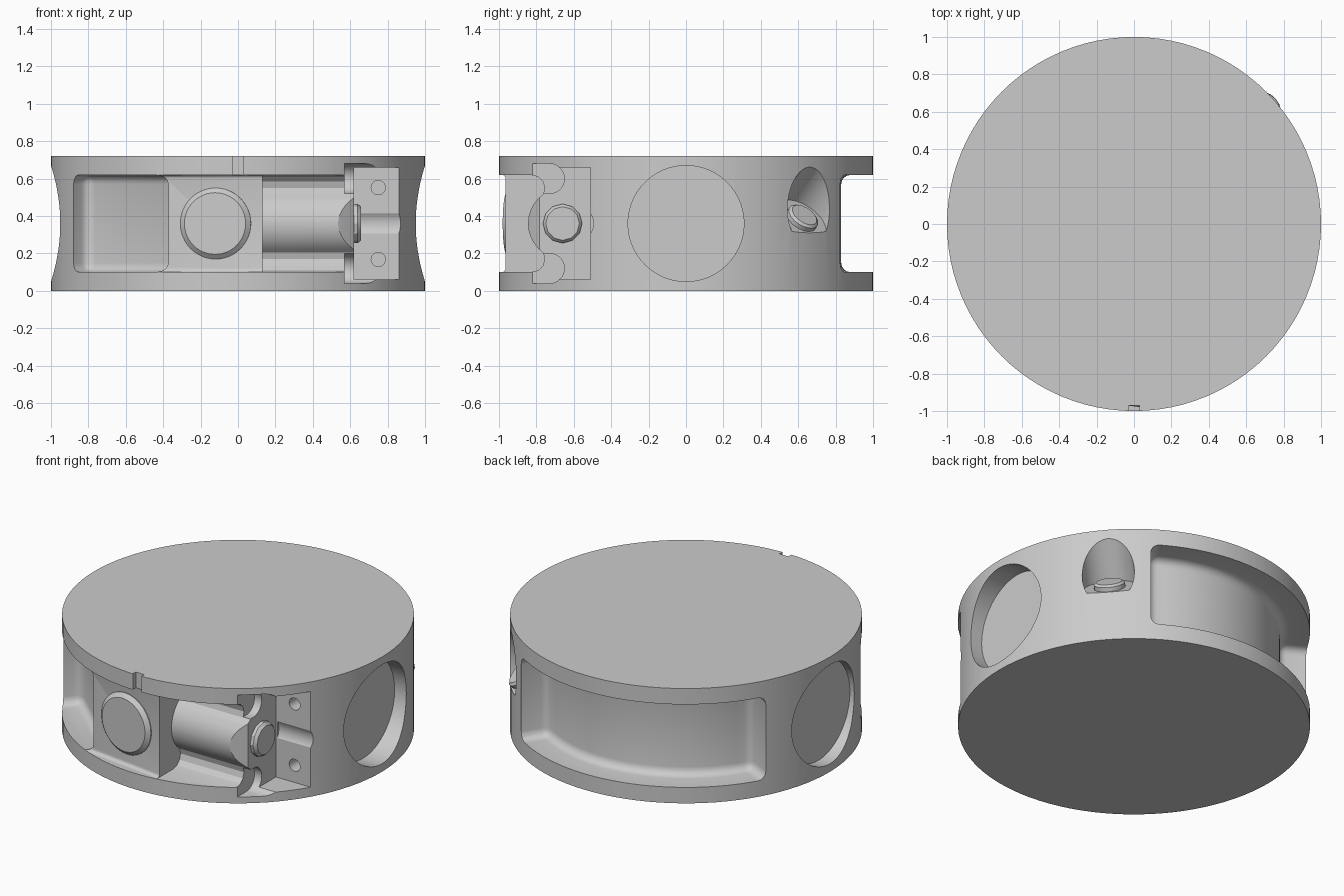
import bpy, bmesh
from math import radians, cos, sin, pi
from mathutils import Vector, Matrix

if "Cube" in bpy.data.objects:
    bpy.data.objects.remove(bpy.data.objects["Cube"])

H, MID = 0.72, 0.36


def finish(name, bm):
    bmesh.ops.recalc_face_normals(bm, faces=bm.faces)
    me = bpy.data.meshes.new(name)
    bm.to_mesh(me)
    bm.free()
    ob = bpy.data.objects.new(name, me)
    bpy.context.collection.objects.link(ob)
    return ob


def direction(az, el=0):
    a, e = radians(az), radians(el)
    return Vector((cos(e) * cos(a), cos(e) * sin(a), sin(e)))


def cyl(name, start, axis, length, r, r2=None, seg=48):
    axis = Vector(axis).normalized()
    bm = bmesh.new()
    m = Matrix.Translation(Vector(start) + axis * length / 2) @ axis.to_track_quat('Z', 'Y').to_matrix().to_4x4()
    bmesh.ops.create_cone(bm, cap_ends=True, segments=seg, radius1=r,
                          radius2=r if r2 is None else r2, depth=length, matrix=m)
    return finish(name, bm)


def prism(name, pts, vec):
    bm = bmesh.new()
    f = bm.faces.new([bm.verts.new(p) for p in pts])
    g = bmesh.ops.extrude_face_region(bm, geom=[f])
    bmesh.ops.translate(bm, vec=Vector(vec), verts=[v for v in g['geom'] if isinstance(v, bmesh.types.BMVert)])
    return finish(name, bm)


def box(name, x, y, z):
    return prism(name, [(x[0], y[0], z[0]), (x[1], y[0], z[0]), (x[1], y[1], z[0]), (x[0], y[1], z[0])],
                 (0, 0, z[1] - z[0]))


def radial_box(name, az, depth, half, z):
    # box facing outward at an azimuth, floor at the given distance from the axis
    d, t = direction(az), direction(az + 90)
    base = [d * depth - t * half, d * depth + t * half, d * 1.3 + t * half, d * 1.3 - t * half]
    return prism(name, [(p.x, p.y, z[0]) for p in base], (0, 0, z[1] - z[0]))


def modify(ob, kind, **props):
    m = ob.modifiers.new(kind, kind)
    for k, v in props.items():
        setattr(m, k, v)
    bpy.context.view_layer.update()
    me = bpy.data.meshes.new_from_object(ob.evaluated_get(bpy.context.evaluated_depsgraph_get()))
    ob.modifiers.clear()
    ob.data = me
    return ob


def soften(ob, width):
    return modify(ob, 'BEVEL', width=width, segments=4, limit_method='ANGLE', angle_limit=radians(50))


def cut(ob, cutter):
    modify(ob, 'BOOLEAN', object=cutter, operation='DIFFERENCE', solver='EXACT')
    bpy.data.objects.remove(cutter)


# Main drum
drum = cyl("drum_body", (0, 0, 0), (0, 0, 1), H, 1, seg=96)

# Round side pockets
cut(drum, cyl("right_pocket_cutter", (0.87, 0, MID), (1, 0, 0), 0.4, 0.31, seg=64))
cut(drum, cyl("left_pocket_cutter", (-0.92, 0, MID), (-1, 0, 0), 0.4, 0.31, seg=64))

# Long curved back pocket
bm = bmesh.new()
rings = []
for i in range(29):
    d = direction(55.5 + (152 - 55.5) * i / 28)
    rings.append([bm.verts.new((d.x * r, d.y * r, z))
                  for r, z in ((0.83, 0.1), (1.25, 0.1), (1.25, 0.62), (0.83, 0.62))])
for a, b in zip(rings, rings[1:]):
    for k in range(4):
        bm.faces.new((a[k], a[(k + 1) % 4], b[(k + 1) % 4], b[k]))
bm.faces.new(rings[0])
bm.faces.new(rings[-1])
cut(drum, soften(finish("back_pocket_cutter", bm), 0.06))

# Front left pocket
cut(drum, soften(radial_box("front_left_pocket_cutter", 227.7, 0.83, 0.33, (0.1, 0.62)), 0.05))

# Flat pad for the front button
cut(drum, soften(radial_box("pad_cutter", 262.7, 0.94, 0.36, (0.1, 0.62)), 0.02))

# Front recess leaving a rounded horizontal barrel
prof = [(-1.2, 0.1), (-0.83, 0.1), (-0.79, 0.11), (-0.765, 0.135), (-0.755, 0.17)]
prof += [(-0.655 - 0.19 * sin(a), MID - 0.19 * cos(a))
         for a in (radians(35 + 11 * i) for i in range(11))]
prof += [(y, 2 * MID - z) for y, z in reversed(prof[:5])]
cut(drum, prism("barrel_recess_cutter", [(0.13, y, z) for y, z in prof], (0.495, 0, 0)))

# Square-cornered notch with its rounded clearance slots, groove and screw holes
cut(drum, box("notch_cutter", (0.62, 1.2), (-1.2, -0.51), (0.06, 0.66)))
for s in (-1, 1):
    zc = MID + s * 0.24
    slot = [(0.57, -1.1, zc - 0.08)]
    slot += [(0.57, -0.73 + 0.08 * cos(a), zc + 0.08 * sin(a))
             for a in (-pi / 2 + pi * i / 14 for i in range(15))]
    slot += [(0.57, -1.1, zc + 0.08)]
    cut(drum, prism("slot_cutter", slot, (0.6, 0, 0)))
    cut(drum, cyl("hole_cutter", (0.75, -0.56, MID + s * 0.192), (0, 1, 0), 0.15, 0.038, seg=24))
cut(drum, cyl("groove_cutter", (0.63, -0.595, MID), (1, 0, 0), 0.5, 0.1, seg=48))

# Small rim mark
cut(drum, box("mark_cutter", (-0.03, 0.03), (-1.1, -0.97), (0.61, 0.8)))

# Slanted screw port
axis = direction(41.5, 45)
port = direction(41.5) * 0.93 + Vector((0, 0, 0.38))
cut(drum, cyl("port_cutter", port, axis, 0.6, 0.15))

# Front button with chamfer
d = direction(262.7)
parts = [drum,
         cyl("button_base", d * 0.92 + Vector((0, 0, MID)), d, 0.025, 0.19),
         cyl("button_face", d * 0.945 + Vector((0, 0, MID)), d, 0.022, 0.19, 0.165)]

# Notch bolt and port screw
parts += [cyl("bolt_base", (0.6, -0.66, MID), (1, 0, 0), 0.04, 0.105, seg=12),
          cyl("bolt_face", (0.64, -0.66, MID), (1, 0, 0), 0.018, 0.105, 0.09, seg=12),
          cyl("port_screw", port - axis * 0.02, axis, 0.045, 0.09, seg=16),
          cyl("port_screw_face", port + axis * 0.025, axis, 0.012, 0.09, 0.075, seg=16)]

# Smooth shading with sharp edges kept
bpy.ops.object.select_all(action='DESELECT')
for ob in parts:
    ob.select_set(True)
bpy.context.view_layer.objects.active = drum
bpy.ops.object.shade_smooth_by_angle(angle=radians(25))
